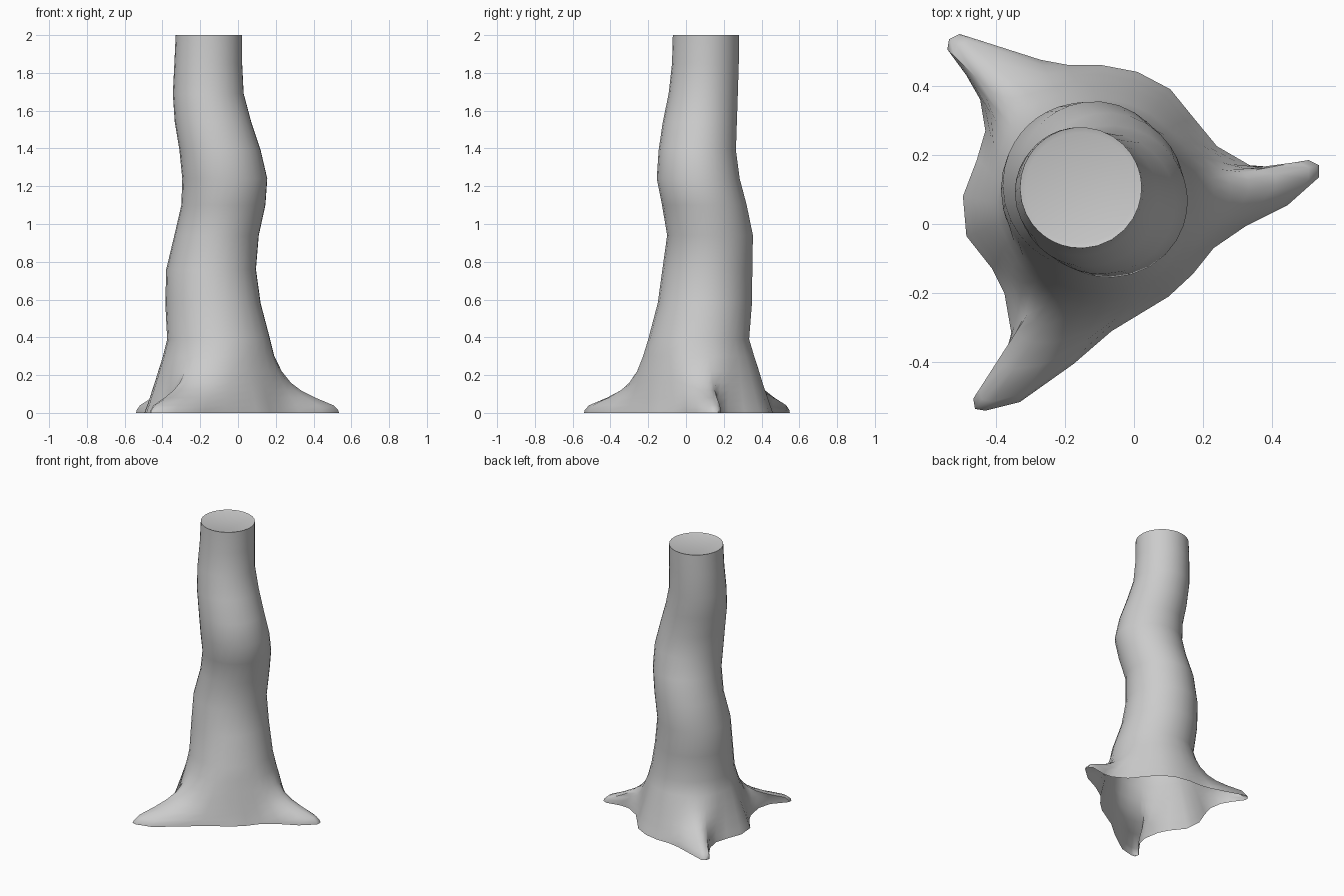
import bpy, bmesh, math

if "Cube" in bpy.data.objects:
    bpy.data.objects.remove(bpy.data.objects["Cube"])

# Ground outline of the flared base, counter-clockwise, with three root tips
BASE = [(.535,.135),(.535,.17),(.505,.185),(.40,.165),(.335,.17),(.24,.225),
        (.17,.31),(.105,.39),(.01,.44),(-.095,.46),(-.19,.46),(-.27,.475),
        (-.505,.55),(-.535,.535),(-.54,.505),(-.485,.43),(-.445,.36),(-.43,.27),
        (-.455,.185),(-.495,.08),(-.485,-.035),(-.41,-.13),(-.375,-.20),(-.355,-.315),
        (-.38,-.41),(-.465,-.505),(-.46,-.535),(-.43,-.54),(-.33,-.515),(-.175,-.405),
        (-.065,-.31),(.10,-.21),(.17,-.145),(.23,-.07),(.325,-.005),(.445,.055)]
N = len(BASE)
C0, R0 = (-.103, .068), .271

# Flare rings: height, strength of the broad flare, strength of the root tips
FLARE = [(0, 1, 1), (.015, .96, 1), (.04, .88, .94), (.08, .77, .60), (.12, .66, .33),
         (.16, .55, .17), (.22, .40, .05), (.30, .19, 0)]
# Trunk rings: height, x min, x max, y min, y max
TRUNK = [(.39, -.375, .17, -.20, .335), (.58, -.385, .12, -.15, .35),
         (.76, -.38, .095, -.125, .352), (.94, -.337, .11, -.10, .355),
         (1.10, -.30, .145, -.127, .322), (1.24, -.295, .155, -.155, .285),
         (1.39, -.31, .12, -.145, .265), (1.54, -.335, .07, -.123, .27),
         (1.69, -.345, .03, -.092, .275), (1.85, -.337, .022, -.074, .28),
         (2.0, -.33, .022, -.07, .28)]

dist = [math.hypot(x - C0[0], y - C0[1]) for x, y in BASE]
base_ang = [math.atan2(y - C0[1], x - C0[0]) % math.tau for x, y in BASE]
for i in range(N // 2, N):
    if base_ang[i] < 1:
        base_ang[i] += math.tau

# Evenly relaxed angles for the round upper trunk
ang = base_ang[:]
for _ in range(12):
    ang = [((ang[i-1] - (math.tau if i == 0 else 0))
            + 2 * ang[i] + (ang[(i+1) % N] + (math.tau if i == N-1 else 0))) / 4
           for i in range(N)]

bm = bmesh.new()
rings = []
for z, broad, tip in FLARE:
    t = min(1, z / .30)
    t = t * t * (3 - 2 * t)
    ring = []
    for i in range(N):
        a = base_ang[i] * (1 - t) + ang[i] * t
        inner = min(dist[i], .40)
        r = R0 + (inner - R0) * broad + (dist[i] - inner) * tip
        ring.append(bm.verts.new((C0[0] + r * math.cos(a), C0[1] + r * math.sin(a), z)))
    rings.append(ring)
for z, x0, x1, y0, y1 in TRUNK:
    rings.append([bm.verts.new(((x0 + x1) / 2 + (x1 - x0) / 2 * math.cos(a),
                                (y0 + y1) / 2 + (y1 - y0) / 2 * math.sin(a), z)) for a in ang])

# Bark surface, open underneath
for lo, hi in zip(rings, rings[1:]):
    for i in range(N):
        j = (i + 1) % N
        bm.faces.new((lo[i], lo[j], hi[j], hi[i]))
# Cut top with a thin bark rim
cx, cy = -.154, .105
rim = [bm.verts.new((cx + .16 * math.cos(a), cy + .16 * math.sin(a), 1.995)) for a in ang]
for i in range(N):
    j = (i + 1) % N
    bm.faces.new((rings[-1][i], rings[-1][j], rim[j], rim[i]))
bm.faces.new(rim)

mesh = bpy.data.meshes.new("tree_trunk")
bm.to_mesh(mesh)
bm.free()
trunk = bpy.data.objects.new("tree_trunk", mesh)
bpy.context.collection.objects.link(trunk)
bpy.context.view_layer.objects.active = trunk
trunk.select_set(True)
bpy.ops.object.shade_smooth_by_angle(angle=math.radians(50))
